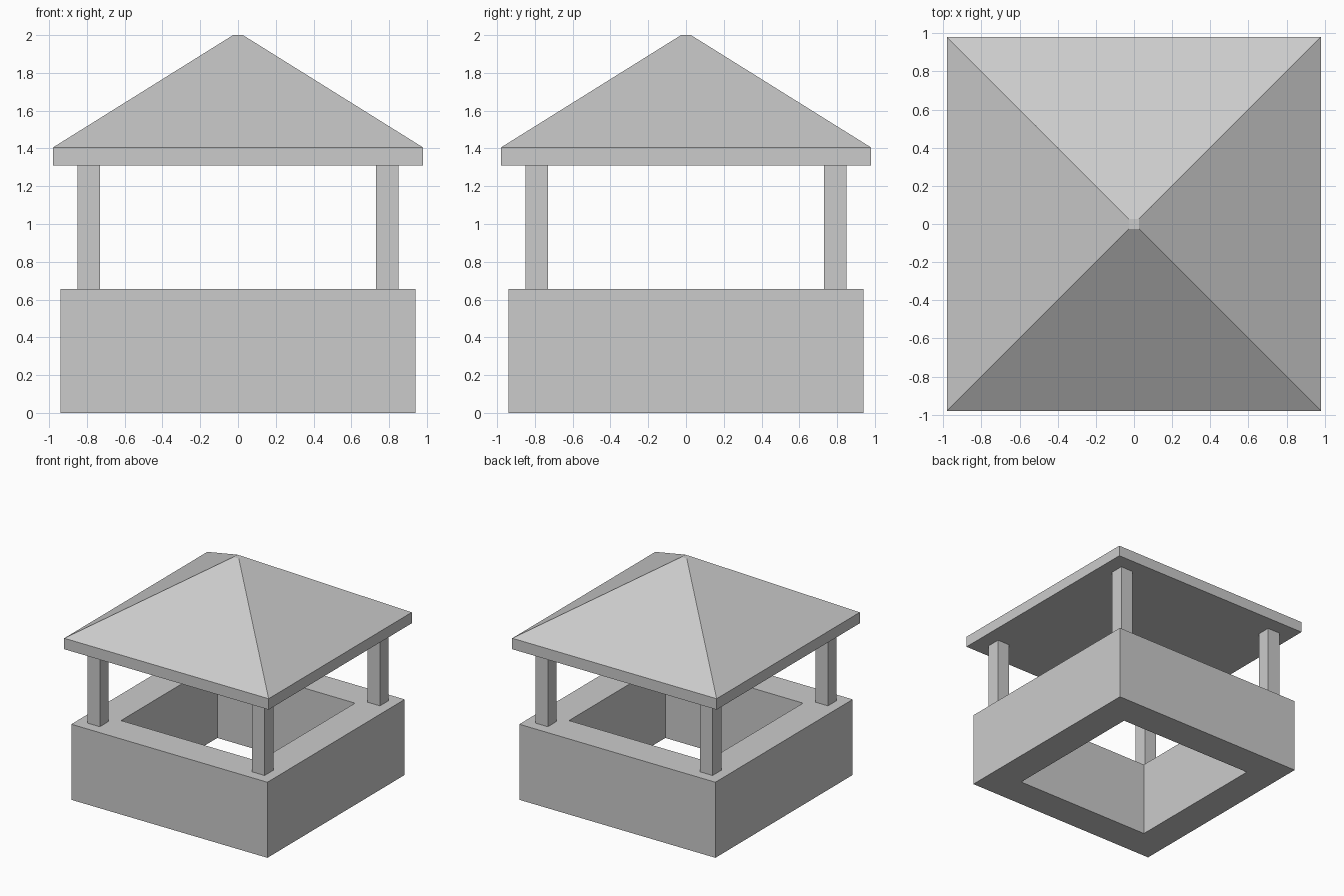
import bpy
import bmesh

default = bpy.data.objects.get("Cube")
if default:
    bpy.data.objects.remove(default, do_unlink=True)

# One plain grey for every part
grey = bpy.data.materials.new("light_grey")
grey.use_nodes = True
colour = (0.6, 0.6, 0.6, 1)
grey.diffuse_color = colour
grey.node_tree.nodes["Principled BSDF"].inputs["Base Color"].default_value = colour


def lofted(name, rings, closed_loop=False, centre=(0, 0)):
    """Stack square rings of (half width, z); cap the ends or join them."""
    bm = bmesh.new()
    cx, cy = centre
    loops = [[bm.verts.new((cx + sx * h, cy + sy * h, z))
              for sx, sy in ((-1, -1), (1, -1), (1, 1), (-1, 1))]
             for h, z in rings]
    pairs = list(zip(loops, loops[1:]))
    if closed_loop:
        pairs.append((loops[-1], loops[0]))
    else:
        bm.faces.new(loops[0])
        bm.faces.new(loops[-1])
    for low, high in pairs:
        for i in range(4):
            j = (i + 1) % 4
            bm.faces.new((low[i], low[j], high[j], high[i]))
    bmesh.ops.recalc_face_normals(bm, faces=bm.faces)
    mesh = bpy.data.meshes.new(name)
    bm.to_mesh(mesh)
    bm.free()
    mesh.materials.append(grey)
    obj = bpy.data.objects.new(name, mesh)
    bpy.context.collection.objects.link(obj)
    return obj


BASE_TOP, EAVE, ROOF_EDGE, PEAK = 0.655, 1.31, 1.405, 2.0

# Hollow square base, open through the middle
lofted("base_wall", [(0.94, 0), (0.94, BASE_TOP), (0.66, BASE_TOP), (0.66, 0)],
       closed_loop=True)

# Four corner posts
for side, sx in (("right", -1), ("left", 1)):
    for end, sy in (("front", -1), ("back", 1)):
        lofted(f"{end}_{side}_post", [(0.06, BASE_TOP), (0.06, EAVE)],
               centre=(sx * 0.79, sy * 0.79))

# Hipped roof with a fascia band and a tiny flat peak
lofted("roof", [(0.98, EAVE), (0.98, ROOF_EDGE), (0.026, PEAK)])
